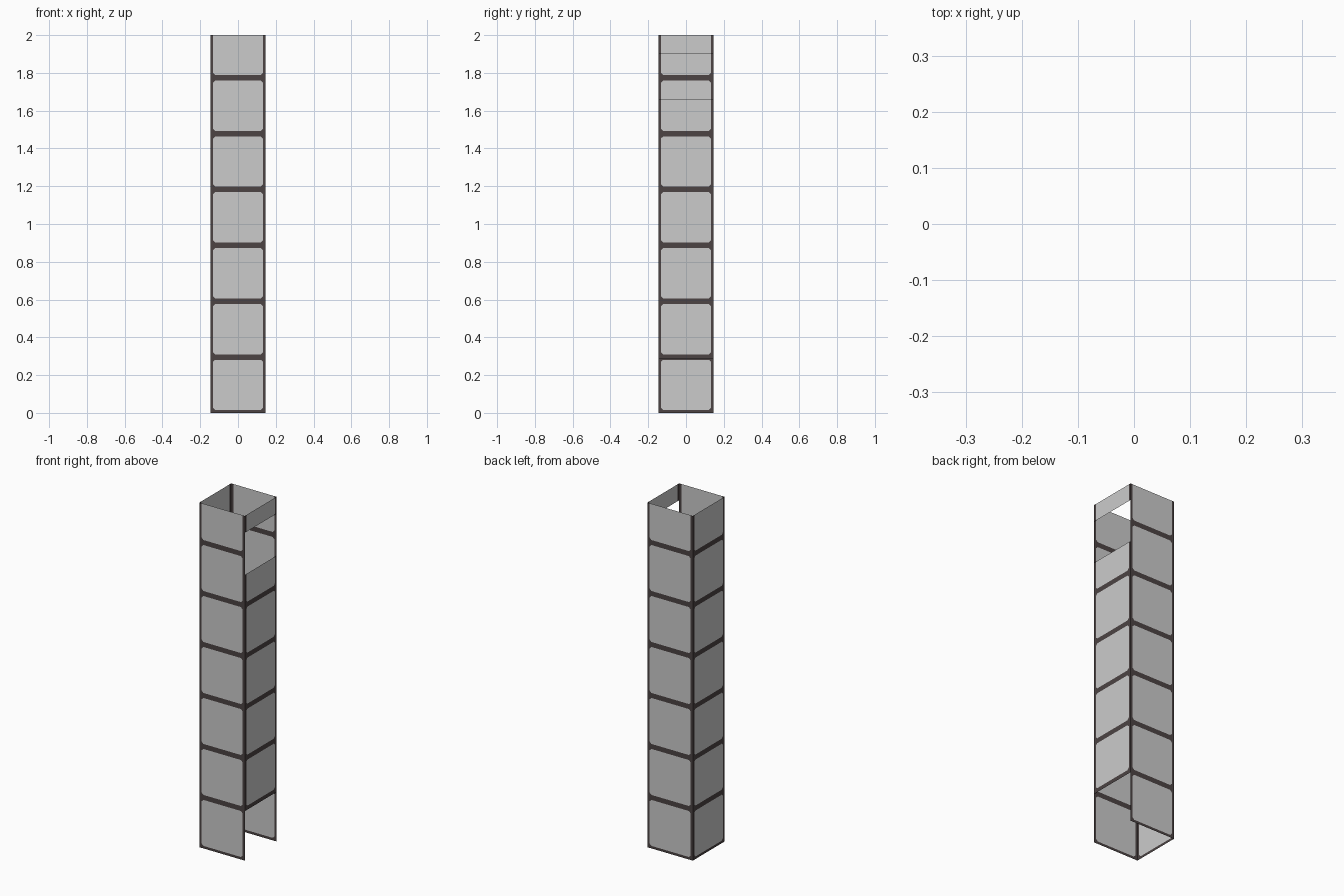
import bpy, bmesh, math
from mathutils import Matrix, Vector

if "Cube" in bpy.data.objects:
    bpy.data.objects.remove(bpy.data.objects["Cube"])

HALF = 0.1455      # half width of the shaft
HEIGHT = 2.0
PITCH = 0.2958     # height of one panel
STRIP = 0.014      # dark border at the sides of a panel
BAND = 0.0145      # dark border above and below a panel
CUT = 0.011        # corner cut of a panel


def material(name, colour):
    m = bpy.data.materials.new(name)
    m.diffuse_color = (*colour, 1)
    m.use_nodes = True
    m.node_tree.nodes["Principled BSDF"].inputs["Base Color"].default_value = m.diffuse_color
    return m


MATS = [material("light grey panel", (0.60, 0.60, 0.60)),
        material("dark brown trim", (0.072, 0.057, 0.057))]


def add_tile(bm, z0):
    """One grey panel with cut corners inside a dark border."""
    z1 = z0 + PITCH
    outer = [bm.verts.new((x, -HALF, z)) for x, z in
             ((-HALF, z0), (HALF, z0), (HALF, z1), (-HALF, z1))]
    a, b, t = HALF - STRIP, z0 + BAND, z1 - BAND
    inner = [bm.verts.new((x, -HALF, z)) for x, z in
             ((-a, b + CUT), (-a + CUT, b), (a - CUT, b), (a, b + CUT),
              (a, t - CUT), (a - CUT, t), (-a + CUT, t), (-a, t - CUT))]
    bm.faces.new(inner)
    for i in range(4):
        p, q = inner[2 * i], inner[2 * i + 1]
        r = inner[(2 * i + 2) % 8]
        n = (i + 1) % 4
        bm.faces.new((outer[i], q, p)).material_index = 1
        bm.faces.new((outer[i], outer[n], r, q)).material_index = 1


def wall(name, angle, openings=()):
    bm = bmesh.new()
    for i in range(math.ceil(HEIGHT / PITCH)):
        add_tile(bm, i * PITCH)
    bmesh.ops.remove_doubles(bm, verts=bm.verts[:], dist=1e-5)
    # trim to height and cut the full-width openings
    gaps = list(openings) + [(HEIGHT, HEIGHT + 1)]
    for level in (z for gap in gaps for z in gap):
        bmesh.ops.bisect_plane(bm, geom=bm.verts[:] + bm.edges[:] + bm.faces[:],
                               plane_co=(0, 0, level), plane_no=(0, 0, 1))
    doomed = [f for f in bm.faces
              if any(lo < f.calc_center_median().z < hi for lo, hi in gaps)]
    bmesh.ops.delete(bm, geom=doomed, context='FACES')
    # face outward, then turn to its side
    for f in bm.faces:
        f.normal_update()
        if f.normal.dot(Vector((0, -1, 0))) < 0:
            f.normal_flip()
    bm.transform(Matrix.Rotation(angle, 4, 'Z'))
    me = bpy.data.meshes.new(name)
    bm.to_mesh(me)
    bm.free()
    for m in MATS:
        me.materials.append(m)
    ob = bpy.data.objects.new(name, me)
    bpy.context.collection.objects.link(ob)


# four walls; the right one has a doorway below and a window near the top
wall("front_wall", 0)
wall("right_wall", math.pi / 2, [(-0.1, 0.287), (1.658, 1.902)])
wall("back_wall", math.pi)
wall("left_wall", -math.pi / 2)
